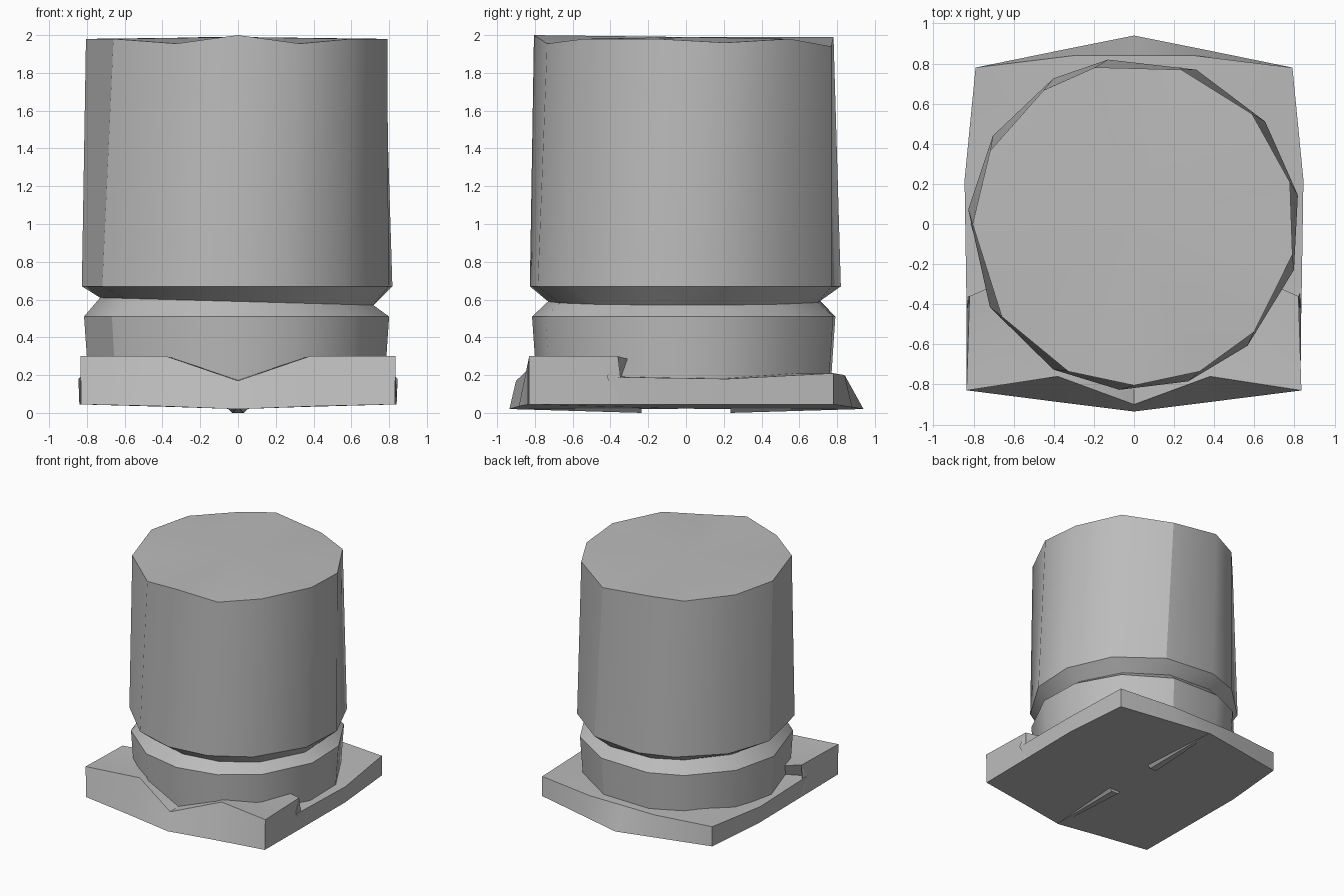
import bpy, bmesh
from math import radians, sin, cos

old = bpy.data.objects.get("Cube")
if old:
    bpy.data.objects.remove(old, do_unlink=True)

grey = bpy.data.materials.new("plain grey")
grey.use_nodes = True
colour = (0.5, 0.5, 0.5, 1)
grey.diffuse_color = colour
grey.node_tree.nodes["Principled BSDF"].inputs["Base Color"].default_value = colour


def loft(name, rings, first_centre, last_centre):
    """Join rings of equal length and fan both ends to a centre point."""
    bm = bmesh.new()
    loops = [[bm.verts.new(p) for p in ring] for ring in rings]
    count = len(loops[0])
    for low, high in zip(loops, loops[1:]):
        for i in range(count):
            j = (i + 1) % count
            bm.faces.new((low[i], low[j], high[j], high[i]))
    for loop, centre in ((loops[0], first_centre), (loops[-1], last_centre)):
        hub = bm.verts.new(centre)
        for i in range(count):
            bm.faces.new((loop[i], loop[(i + 1) % count], hub))
    bmesh.ops.recalc_face_normals(bm, faces=bm.faces)
    mesh = bpy.data.meshes.new(name)
    bm.to_mesh(mesh)
    bm.free()
    mesh.materials.append(grey)
    obj = bpy.data.objects.new(name, mesh)
    bpy.context.collection.objects.link(obj)
    bpy.ops.object.select_all(action="DESELECT")
    obj.select_set(True)
    bpy.context.view_layer.objects.active = obj
    bpy.ops.object.shade_smooth_by_angle(angle=radians(30))
    return obj


# Can: uneven many-sided drum with a groove above its foot
angles = [15, 43, 73, 104, 124, 153, 180, 215, 246, 270, 294, 318, 349]
rim = [1.96, 1.98, 1.94, 1.99, 1.97, 1.98, 1.98, 1.98, 1.955, 2.0, 1.955, 1.98, 1.98]


def ring(radius, height, twist=0, tilt=0):
    turned = [radians(a + twist) for a in angles]
    return [(radius * cos(a), radius * sin(a), height - tilt * cos(a)) for a in turned]


top = [(x, y, z) for (x, y, _), z in zip(ring(0.805, 0), rim)]
loft("can_body",
     [ring(0.79, 0.15), ring(0.815, 0.51), ring(0.73, 0.59, tilt=0.02),
      ring(0.83, 0.67, twist=-5), top],
     (0, 0, 0.15), (0, 0, 1.99))

# Base plate: raised front corners, pointed front and back
lower = [(0, -0.935, 0.02), (0.4, -0.885, 0.035), (0.83, -0.83, 0.045),
         (0.835, -0.36, 0.045), (0.835, -0.33, 0.045), (0.84, 0.22, 0.045),
         (0.79, 0.78, 0.045), (0.3, 0.88, 0.03)]
upper = [(0, -0.9, 0.17), (0.38, -0.76, 0.3), (0.835, -0.83, 0.3),
         (0.82, -0.36, 0.3), (0.835, -0.42, 0.19), (0.845, 0.22, 0.18),
         (0.79, 0.78, 0.21), (0.3, 0.84, 0.2)]


def mirrored(half, back):
    return half + [back] + [(-x, y, z) for x, y, z in reversed(half[1:])]


loft("base_plate",
     [mirrored(lower, (0, 0.94, 0.02)), mirrored(upper, (0, 0.84, 0.2))],
     (0, 0, 0.022), (0, 0, 0.2))

# Small keels either side of the gap under the plate
for name, side in (("front_keel", -1), ("back_keel", 1)):
    ends = [[(x, side * y, z) for x, z in ((-w, 0.03), (w, 0.03), (w / 2, low), (-w / 2, low))]
            for y, w, low in ((0.235, 0.06, 0.0), (0.92, 0.02, 0.02))]
    loft(name, ends, (0, side * 0.235, 0.015), (0, side * 0.92, 0.025))
